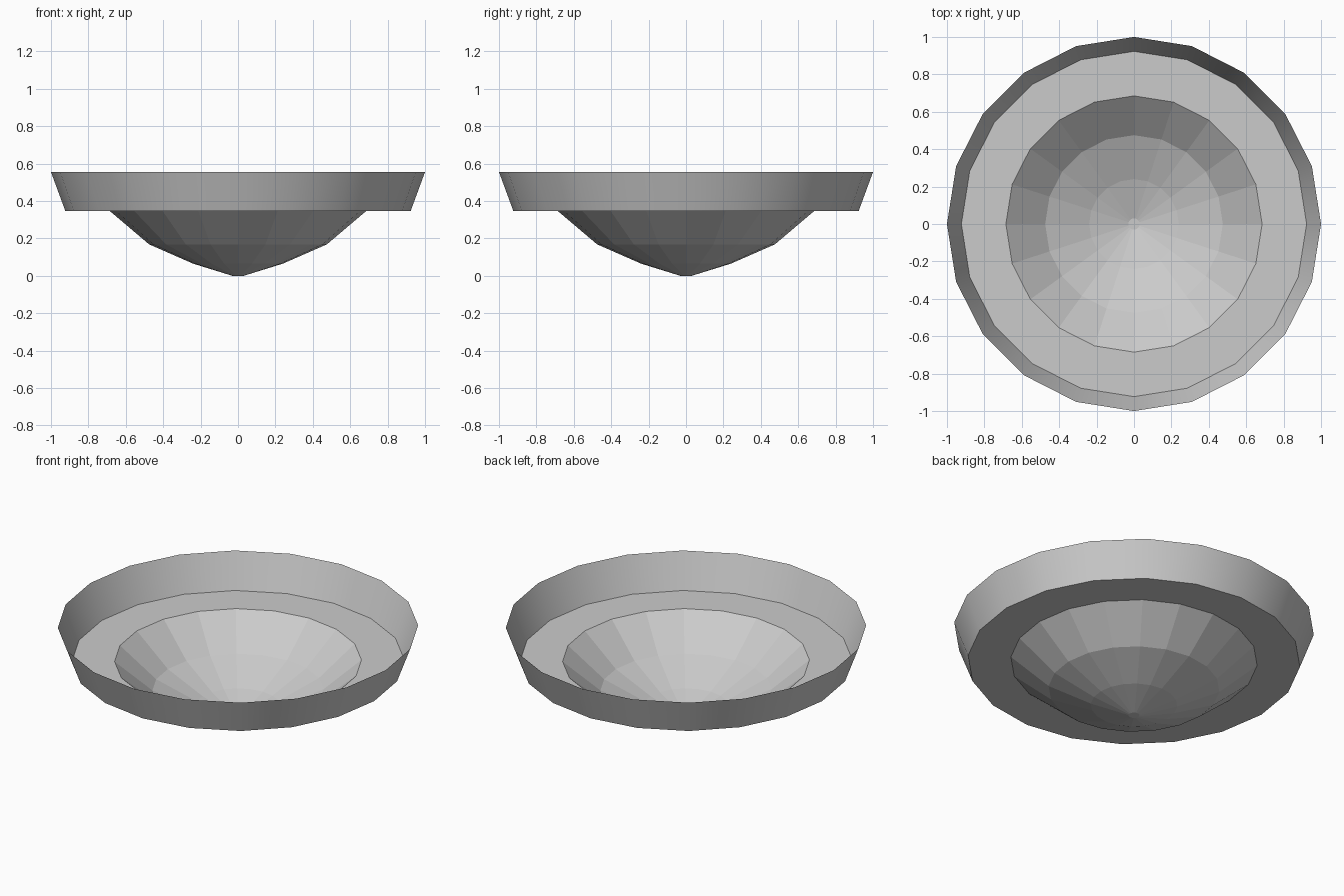
import bpy, bmesh
from math import cos, sin, tau

if "Cube" in bpy.data.objects:
    bpy.data.objects.remove(bpy.data.objects["Cube"])

SIDES = 20


def lathe(name, profile, cap_bottom=False, smooth=False):
    """Revolve an (radius, height) profile into an open thin shell."""
    bm = bmesh.new()
    rings = [[bm.verts.new((r * cos(tau * i / SIDES), r * sin(tau * i / SIDES), z))
              for i in range(SIDES)] for r, z in profile]
    for low, high in zip(rings, rings[1:]):
        for i in range(SIDES):
            j = (i + 1) % SIDES
            bm.faces.new((low[i], low[j], high[j], high[i])).smooth = smooth
    if cap_bottom:
        bm.faces.new(rings[0][::-1])
    mesh = bpy.data.meshes.new(name)
    bm.to_mesh(mesh)
    bm.free()
    obj = bpy.data.objects.new(name, mesh)
    bpy.context.collection.objects.link(obj)
    return obj


# Faceted bowl with a tiny flat tip
lathe("bowl", [(0.03, 0), (0.24, 0.065), (0.475, 0.168), (0.685, 0.346)], cap_bottom=True)

# Flat ledge around the bowl
lathe("ledge", [(0.685, 0.346), (0.923, 0.346)])

# Flared, smooth-shaded rim wall
lathe("rim", [(0.923, 0.346), (1.0, 0.555)], smooth=True)
